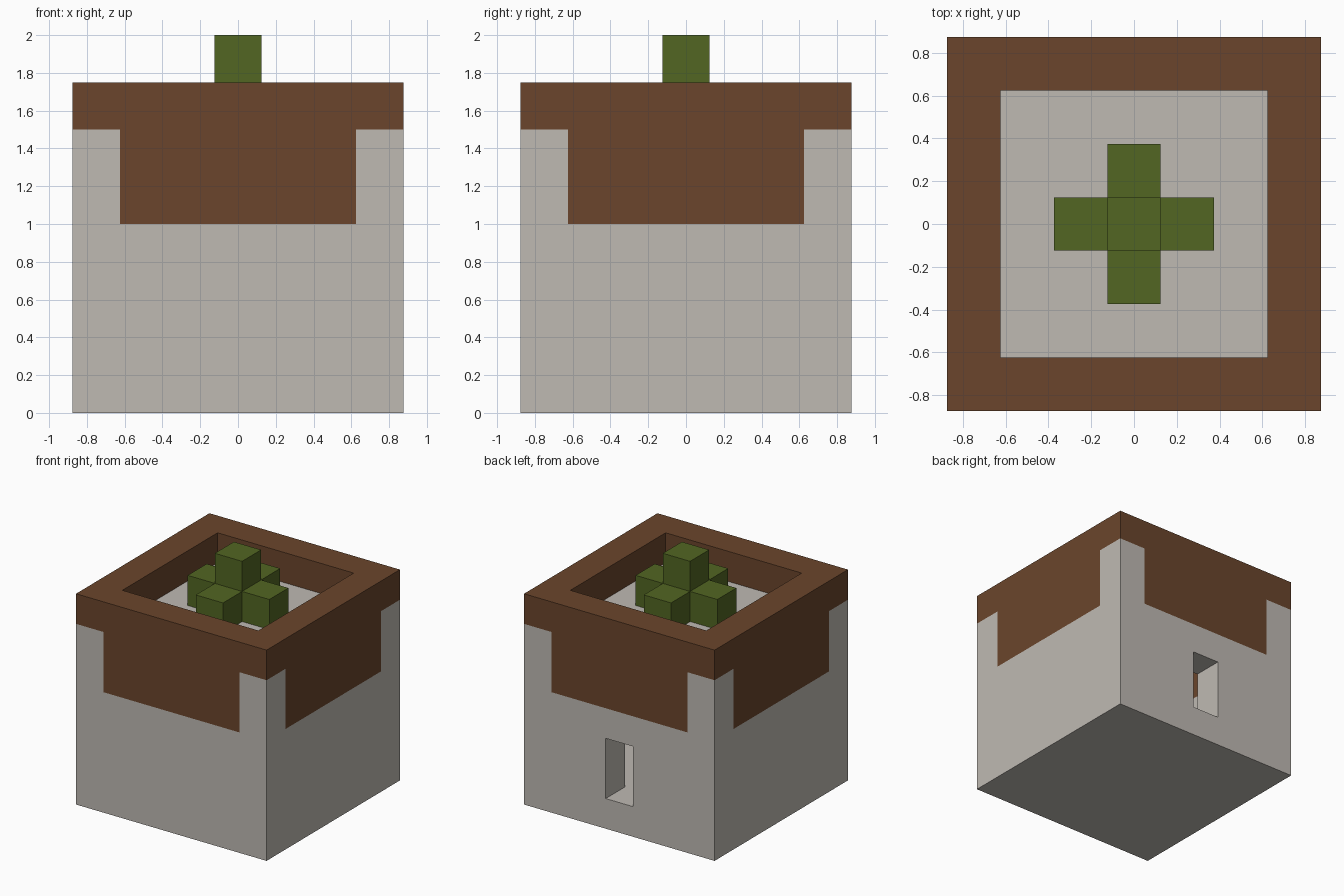
import bpy, bmesh
from mathutils import Vector

if "Cube" in bpy.data.objects:
    bpy.data.objects.remove(bpy.data.objects["Cube"], do_unlink=True)

UNIT = 0.25            # block size and wall thickness
HALF = 3.5 * UNIT      # outer half width
INNER = HALF - UNIT    # inner half width


def material(name, color):
    m = bpy.data.materials.new(name)
    m.use_nodes = True
    m.diffuse_color = (*color, 1)
    m.node_tree.nodes["Principled BSDF"].inputs["Base Color"].default_value = (*color, 1)
    return m


stone = material("pale stone", (0.52, 0.49, 0.45))
clay = material("brown glaze", (0.145, 0.06, 0.025))
leaf = material("cactus green", (0.085, 0.133, 0.016))


def fill_box(bm, low, high):
    """Add a box between two corners to a bmesh."""
    low, high = Vector(low), Vector(high)
    verts = bmesh.ops.create_cube(bm, size=1)["verts"]
    for v in verts:
        v.co = (low + high) / 2 + v.co * (high - low)


def finish(bm, name, mats):
    mesh = bpy.data.meshes.new(name)
    bm.to_mesh(mesh)
    bm.free()
    obj = bpy.data.objects.new(name, mesh)
    bpy.context.collection.objects.link(obj)
    for m in mats:
        mesh.materials.append(m)
    return obj


def box(name, low, high, mats=()):
    bm = bmesh.new()
    fill_box(bm, low, high)
    return finish(bm, name, mats)


def carve(target, low, high):
    """Cut a box out of the target."""
    cutter = box("cutter", low, high)
    cutter.hide_render = True
    mod = target.modifiers.new("carve", 'BOOLEAN')
    mod.operation, mod.solver, mod.object = 'DIFFERENCE', 'EXACT', cutter
    bpy.context.view_layer.objects.active = target
    bpy.ops.object.modifier_apply(modifier=mod.name)
    bpy.data.objects.remove(cutter, do_unlink=True)


# Pot: block with planting tray, hollow chamber and a slot in the back
pot = box("pot", (-HALF, -HALF, 0), (HALF, HALF, 7 * UNIT), (stone, clay))
carve(pot, (-INNER, -INNER, 6 * UNIT), (INNER, INNER, 8 * UNIT))
carve(pot, (-INNER, -INNER, UNIT), (INNER, INNER, 5 * UNIT))
carve(pot, (-UNIT / 2, INNER - UNIT, UNIT), (UNIT / 2, HALF + UNIT, 3 * UNIT))

# Glaze: cut the faces along its border, then colour rim and hanging panels
bm = bmesh.new()
bm.from_mesh(pot.data)
cuts = [((0, 0, z * UNIT), (0, 0, 1)) for z in (4, 6)]
for s in (-INNER, INNER):
    cuts += [((s, 0, 0), (1, 0, 0)), ((0, s, 0), (0, 1, 0))]
for point, normal in cuts:
    bmesh.ops.bisect_plane(bm, geom=bm.verts[:] + bm.edges[:] + bm.faces[:],
                           plane_co=point, plane_no=normal, dist=1e-5)
bm.normal_update()
for f in bm.faces:
    c = f.calc_center_median()
    rim = c.z > 6 * UNIT + 0.01
    panel = (abs(f.normal.z) < 0.5 and 4 * UNIT < c.z
             and min(abs(c.x), abs(c.y)) < INNER - 0.01)
    f.material_index = 1 if rim or panel else 0
    f.smooth = False
bm.to_mesh(pot.data)
bm.free()

# Cactus: one block with four arms and a crown extruded from it
bm = bmesh.new()
fill_box(bm, (-UNIT / 2, -UNIT / 2, 6 * UNIT), (UNIT / 2, UNIT / 2, 7 * UNIT))
bm.normal_update()
grow = [f for f in bm.faces if f.normal.z > -0.5]
for f in bmesh.ops.extrude_discrete_faces(bm, faces=grow)["faces"]:
    bmesh.ops.translate(bm, verts=f.verts[:], vec=f.normal * UNIT)
bmesh.ops.recalc_face_normals(bm, faces=bm.faces[:])
finish(bm, "cactus", (leaf,))
